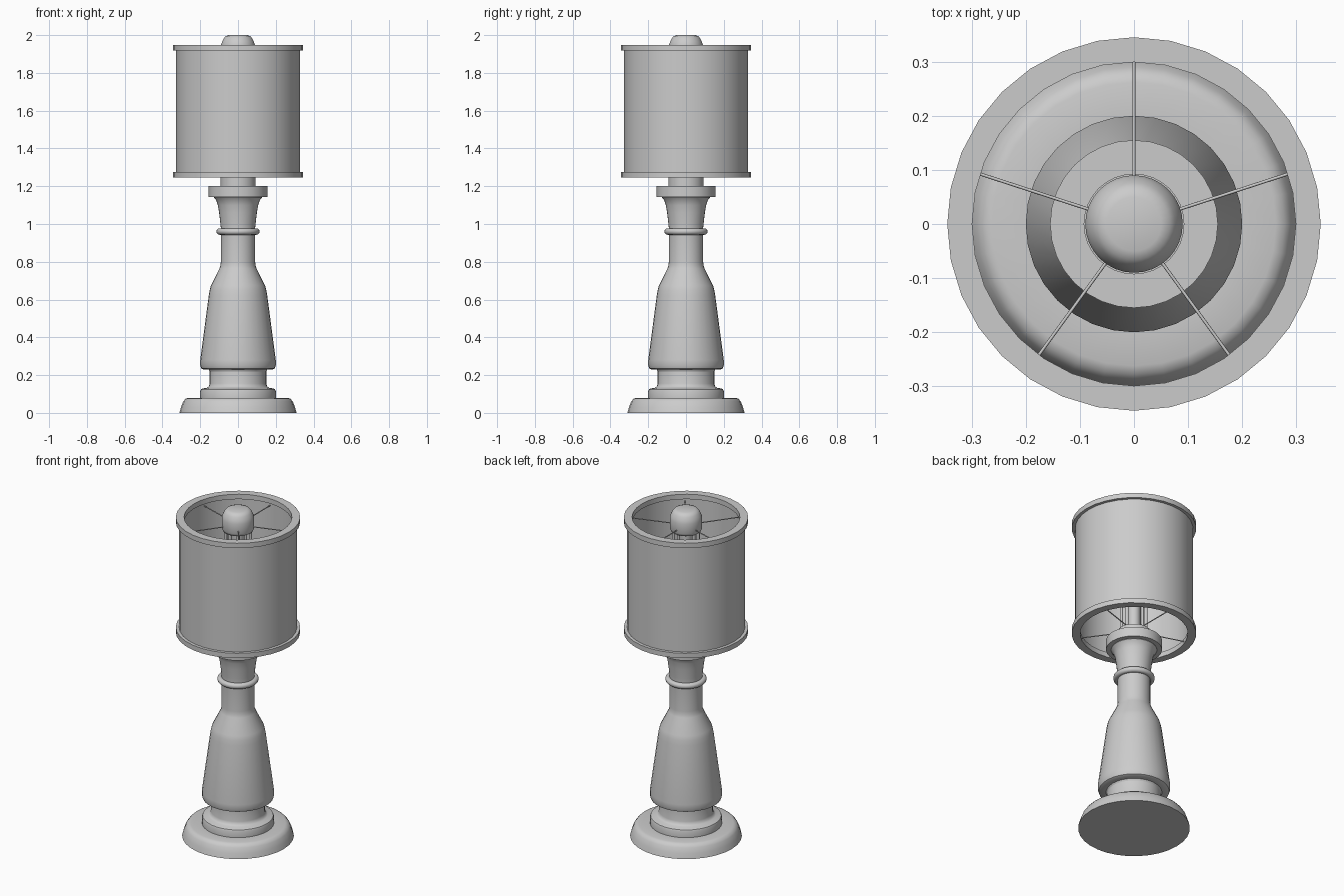
import bpy, bmesh, math
from mathutils import Vector

if "Cube" in bpy.data.objects:
    bpy.data.objects.remove(bpy.data.objects["Cube"])

SEG = 32

def finish(bm, name, angle=35):
    bmesh.ops.remove_doubles(bm, verts=bm.verts, dist=1e-5)
    bmesh.ops.recalc_face_normals(bm, faces=bm.faces)
    me = bpy.data.meshes.new(name)
    bm.to_mesh(me)
    bm.free()
    ob = bpy.data.objects.new(name, me)
    bpy.context.collection.objects.link(ob)
    bpy.ops.object.select_all(action='DESELECT')
    ob.select_set(True)
    bpy.context.view_layer.objects.active = ob
    bpy.ops.object.shade_smooth_by_angle(angle=math.radians(angle))
    return ob

def lathe(name, pts, closed=False, seg=SEG):
    """Spin (radius, height) points around z; closed makes a ring section."""
    bm = bmesh.new()
    vs = [bm.verts.new((r, 0, z)) for r, z in pts]
    edges = [bm.edges.new(p) for p in zip(vs, vs[1:])]
    if closed:
        edges.append(bm.edges.new((vs[-1], vs[0])))
    bmesh.ops.spin(bm, geom=vs + edges, cent=(0, 0, 0), axis=(0, 0, 1),
                   angle=math.tau, steps=seg, use_duplicate=False)
    return finish(bm, name)

def rods(name, ends, radius):
    bm = bmesh.new()
    for a, b in ends:
        a, b = Vector(a), Vector(b)
        m = (b - a).to_track_quat('Z', 'Y').to_matrix().to_4x4()
        m.translation = (a + b) / 2
        bmesh.ops.create_cone(bm, cap_ends=True, segments=8, radius1=radius,
                              radius2=radius, depth=(b - a).length, matrix=m)
    return finish(bm, name, 50)

def polar(r, a, z):
    return (r * math.cos(a), r * math.sin(a), z)

# Stepped foot
lathe("foot", [(0, 0), (.31, 0), (.302, .03), (.29, .06), (.278, .075), (.262, .08),
               (.2, .08), (.2, .115), (.196, .125), (.185, .13), (.165, .132),
               (.155, .14), (.15, .155), (.15, .24), (0, .24)])

# Turned column with flared neck
lathe("column", [(0, .22), (.15, .22), (.155, .23), (.185, .231), (.195, .236), (.2, .25),
                 (.2, .28), (.155, .62), (.15, .65), (.143, .675), (.098, .765),
                 (.093, .78), (.091, .8), (.091, .98), (.093, 1.0), (.1, 1.06),
                 (.107, 1.1), (.115, 1.125), (.127, 1.14), (.127, 1.15), (0, 1.15)])

# Bead around the neck
lathe("neck_bead", [(.098 + .017 * math.cos(i * math.tau / 12),
                     .96 + .017 * math.sin(i * math.tau / 12)) for i in range(12)], True)

# Cap plate and socket collar
lathe("cap_plate", [(0, 1.142), (.155, 1.142), (.155, 1.2), (0, 1.2)])
lathe("socket_collar", [(0, 1.19), (.093, 1.19), (.093, 1.255), (0, 1.255)])

# Central stem and domed finial
lathe("stem", [(0, 1.25), (.035, 1.25), (.035, 1.88), (0, 1.88)])
lathe("finial", [(0, 1.865), (.075, 1.865), (.085, 1.872), (.09, 1.885), (.09, 1.945),
                 (.085, 1.963), (.076, 1.982), (.066, 1.994), (.05, 2.0), (0, 2.0)])

# Drum shade with a trim ring at each end
lathe("shade", [(.313, 1.26), (.327, 1.26), (.327, 1.935), (.313, 1.935)], True)
for name, z in (("lower_trim", 1.245), ("upper_trim", 1.918)):
    lathe(name, [(.299, z), (.345, z), (.345, z + .03), (.299, z + .03)], True)

# Five spokes top and bottom, with upright posts between them
angles = [math.pi / 2 + i * math.tau / 5 for i in range(5)]
for name, z in (("lower_spokes", 1.26), ("upper_spokes", 1.9)):
    rods(name, [(polar(.03, a, z), polar(.318, a, z)) for a in angles], .003)
rods("posts", [(polar(.072, a, 1.25), polar(.072, a, 1.88)) for a in angles], .009)
